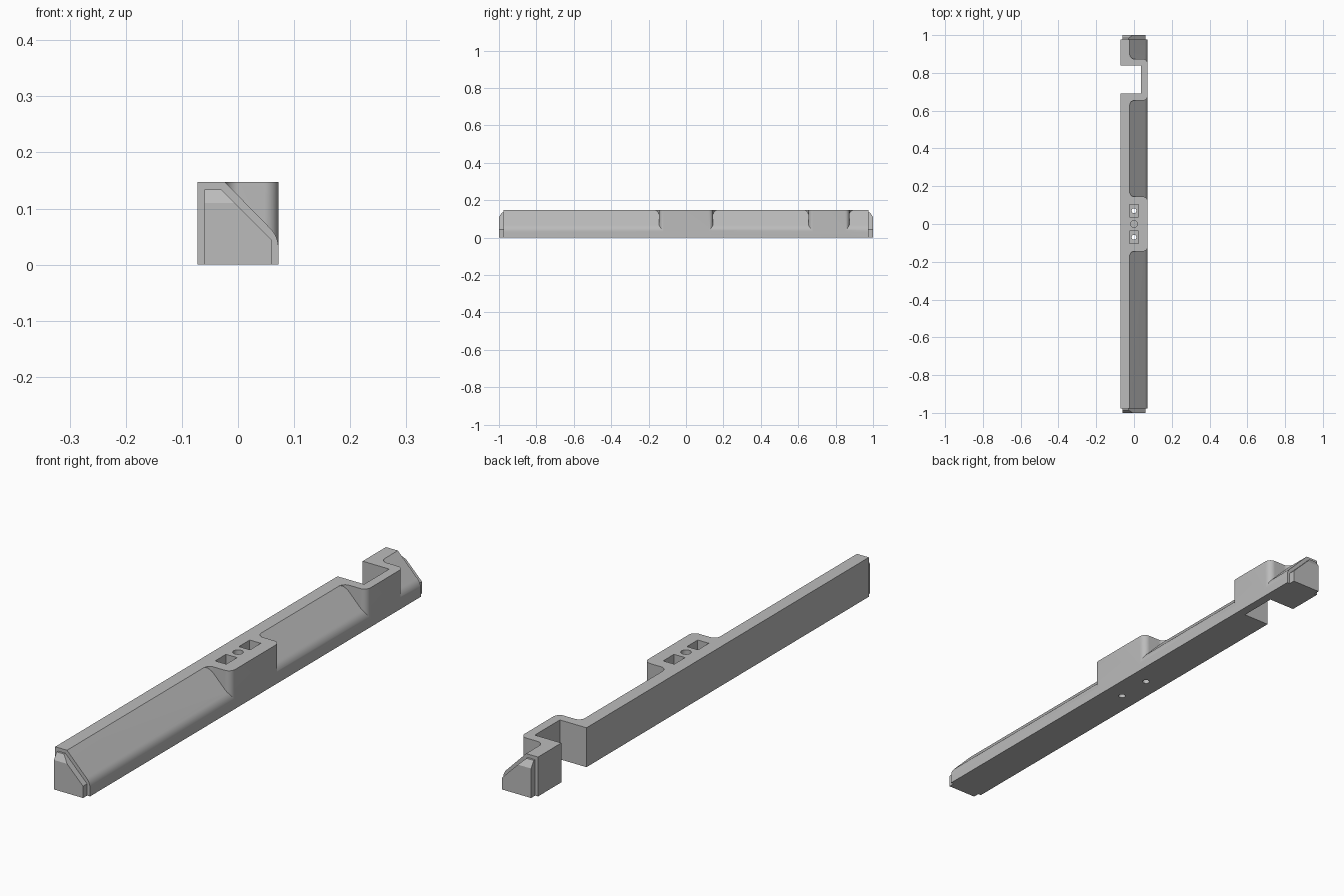
import bpy, bmesh, math
from mathutils import Vector

if "Cube" in bpy.data.objects:
    bpy.data.objects.remove(bpy.data.objects["Cube"])

W, H, EDGE = 0.072, 0.147, -0.023      # half width, height, start of the sloped face
END = 0.976                            # half length of the main bar

grey = bpy.data.materials.new("plain grey")
grey.diffuse_color = (0.5, 0.5, 0.5, 1)
grey.use_nodes = True
grey.node_tree.nodes["Principled BSDF"].inputs["Base Color"].default_value = grey.diffuse_color


def finish(name, bm):
    bmesh.ops.recalc_face_normals(bm, faces=bm.faces)
    me = bpy.data.meshes.new(name)
    bm.to_mesh(me)
    bm.free()
    me.materials.append(grey)
    ob = bpy.data.objects.new(name, me)
    bpy.context.collection.objects.link(ob)
    return ob


def prism(name, points, offset):
    """Extrude a closed outline along a vector."""
    bm = bmesh.new()
    face = bm.faces.new([bm.verts.new(p) for p in points])
    res = bmesh.ops.extrude_face_region(bm, geom=[face])
    verts = [v for v in res["geom"] if isinstance(v, bmesh.types.BMVert)]
    bmesh.ops.translate(bm, verts=verts, vec=Vector(offset))
    return finish(name, bm)


def arc(cx, cy, r, a0, a1, n=10):
    return [(cx + r * math.cos(math.radians(a0 + (a1 - a0) * i / n)),
             cy + r * math.sin(math.radians(a0 + (a1 - a0) * i / n))) for i in range(n + 1)]


def box(name, x0, x1, y0, y1, z0, z1):
    return prism(name, [(x0, y0, z0), (x1, y0, z0), (x1, y1, z0), (x0, y1, z0)], (0, 0, z1 - z0))


def cylinder(name, y, r, z0, z1):
    return prism(name, [(px, py, z0) for px, py in arc(0, y, r, 0, 345, 23)], (0, 0, z1 - z0))


def combine(target, tool, operation):
    mod = target.modifiers.new("combine", 'BOOLEAN')
    mod.operation, mod.solver, mod.object = operation, 'EXACT', tool
    bpy.context.view_layer.objects.active = target
    bpy.ops.object.modifier_apply(modifier=mod.name)
    bpy.data.objects.remove(tool, do_unlink=True)


# Main bar: sloped section with a softened lower slope edge
slope_end = 0.050
d = Vector((W - EDGE, slope_end - H)).normalized()
corner, t = Vector((W, slope_end)), 0.02
p0, p2 = corner - d * t, corner - Vector((0, t))
soft = [p2.lerp(corner, s).lerp(corner.lerp(p0, s), s) for s in [i / 8 for i in range(9)]]
section = [(-W, 0), (W, 0)] + [tuple(p) for p in soft] + [(EDGE, H), (-W, H)]
bar = prism("main_bar", [(x, -END, z) for x, z in section], (0, 2 * END, 0))

# Full-height blocks that flow out of the slope with S-shaped shoulders
R = 0.025
for centre, half in ((0, 0.145), (0.764, 0.11)):
    side = arc(W - R, half - R, R, 0, 90) + arc(EDGE + R, half + R, R, 270, 180)
    side.append((-0.05, half + R))
    outline = side + [(x, -y) for x, y in reversed(side)]
    block = prism("block", [(x, y + centre, 0.02) for x, y in outline], (0, 0, H - 0.02))
    combine(bar, block, 'UNION')

# Open notch through the back of the second block
combine(bar, box("notch", -0.1, 0.038, 0.69, 0.838, -0.1, 0.3), 'DIFFERENCE')

# Square pockets with screw holes, and the round pocket between them
for y in (-0.07, 0.07):
    combine(bar, box("pocket", -0.023, 0.023, y - 0.032, y + 0.032, 0.085, 0.3), 'DIFFERENCE')
    combine(bar, cylinder("screw_hole", y, 0.013, -0.1, 0.2), 'DIFFERENCE')
combine(bar, cylinder("round_pocket", 0, 0.018, 0.085, 0.3), 'DIFFERENCE')

# Inset end tabs with a bevelled top
inner = [(-0.06, 0), (0.06, 0), (0.06, 0.044), (-0.03, 0.134), (-0.06, 0.134)]
outer = [(-0.06, 0), (0.06, 0), (0.06, 0.044), (-0.006, 0.11), (-0.06, 0.11)]
for name, s in (("front_tab", -1), ("back_tab", 1)):
    bm = bmesh.new()
    for pts, y in ((inner, END), (inner, 0.984), (outer, 1.0)):
        for x, z in pts:
            bm.verts.new((x, s * y, z))
    bmesh.ops.convex_hull(bm, input=bm.verts)
    bmesh.ops.dissolve_limit(bm, angle_limit=0.01, verts=bm.verts, edges=bm.edges)
    finish(name, bm)

# Smooth the curved shoulders while keeping real edges sharp
bpy.ops.object.select_all(action='DESELECT')
bar.select_set(True)
bpy.context.view_layer.objects.active = bar
bpy.ops.object.shade_smooth_by_angle(angle=math.radians(25))
